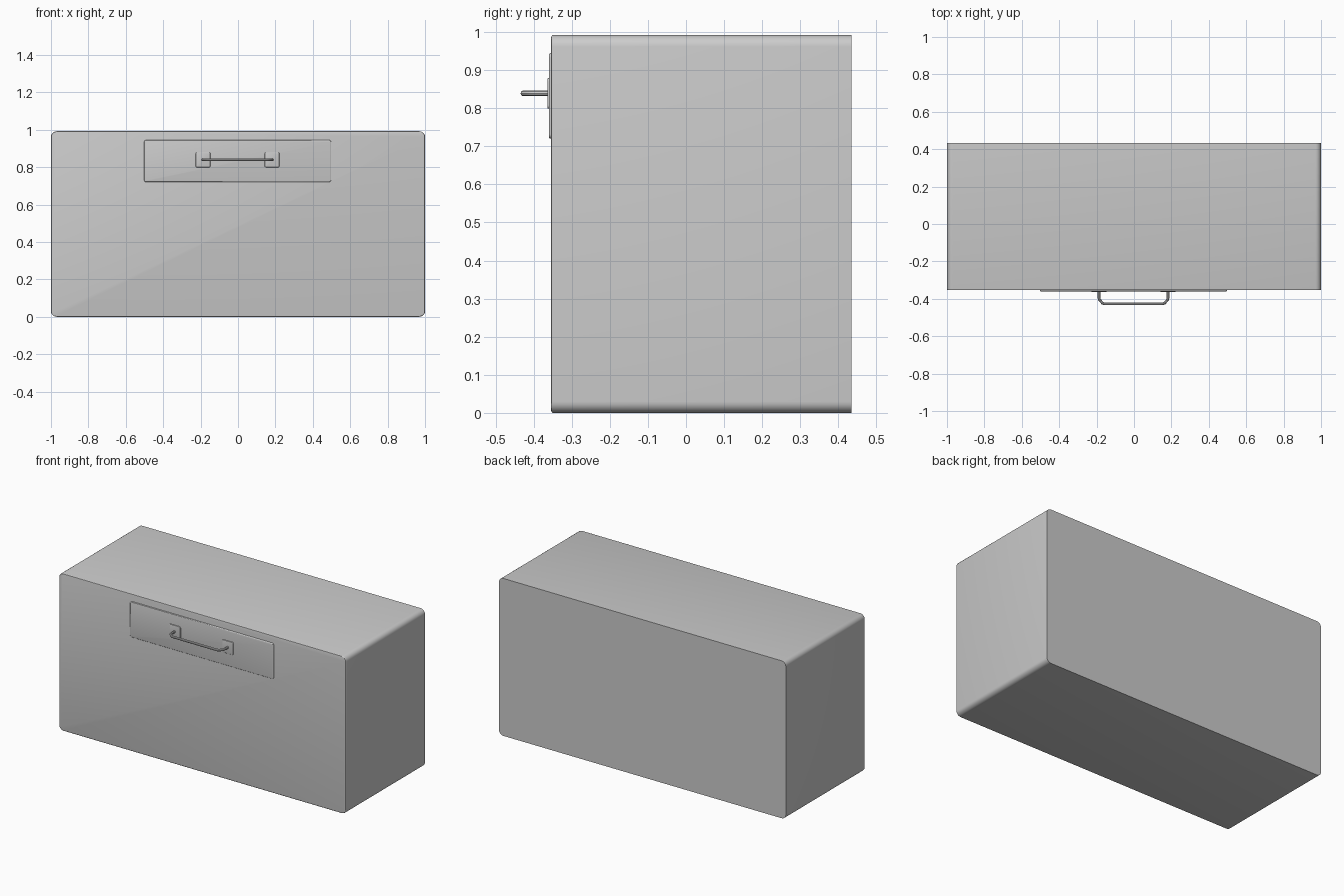
import bpy, bmesh, math
from mathutils import Vector

if "Cube" in bpy.data.objects:
    bpy.data.objects.remove(bpy.data.objects["Cube"])


def finish(obj):
    bpy.ops.object.select_all(action='DESELECT')
    obj.select_set(True)
    bpy.context.view_layer.objects.active = obj
    bpy.ops.object.shade_smooth_by_angle(angle=math.radians(30))


def slab(name, x0, x1, y0, y1, z0, z1, radius, lip):
    """Box with rounded corners seen from the front and a softened front rim."""
    bm = bmesh.new()
    bmesh.ops.create_cube(bm, size=1)
    for v in bm.verts:
        v.co = Vector((x1 if v.co.x > 0 else x0,
                       y1 if v.co.y > 0 else y0,
                       z1 if v.co.z > 0 else z0))
    depth_edges = [e for e in bm.edges
                   if abs(e.verts[0].co.y - e.verts[1].co.y) > 1e-5]
    bmesh.ops.bevel(bm, geom=depth_edges, offset=radius, segments=6,
                    profile=0.5, affect='EDGES')
    rim = [e for e in bm.edges if all(abs(v.co.y - y0) < 1e-5 for v in e.verts)]
    bmesh.ops.bevel(bm, geom=rim, offset=lip, segments=3,
                    profile=0.5, affect='EDGES')
    bmesh.ops.recalc_face_normals(bm, faces=bm.faces)
    mesh = bpy.data.meshes.new(name)
    bm.to_mesh(mesh)
    bm.free()
    obj = bpy.data.objects.new(name, mesh)
    bpy.context.collection.objects.link(obj)
    finish(obj)
    return obj


# Main block and raised front panel
slab("body", -1, 1, -0.354, 0.434, 0, 0.992, 0.03, 0.005)
slab("front_panel", -0.502, 0.498, -0.360, -0.34, 0.72, 0.945, 0.012, 0.005)

# Handle mounting plates
for side, cx in (("left", -0.187), ("right", 0.182)):
    slab("handle_plate_" + side, cx - 0.04, cx + 0.04, -0.364, -0.345,
         0.799, 0.879, 0.009, 0.003)

# Bent bar handle
half = [(0.185, -0.35), (0.185, -0.392), (0.182, -0.405),
        (0.166, -0.423), (0.155, -0.427)]
path = half + [(-x, y) for x, y in reversed(half)]
curve = bpy.data.curves.new("handle_bar", 'CURVE')
curve.dimensions = '3D'
curve.bevel_depth = 0.0075
curve.bevel_resolution = 3
curve.use_fill_caps = True
spline = curve.splines.new('POLY')
spline.points.add(len(path) - 1)
for p, (x, y) in zip(spline.points, path):
    p.co = (x - 0.0025, y, 0.839, 1)
handle = bpy.data.objects.new("handle_bar", curve)
bpy.context.collection.objects.link(handle)
bpy.ops.object.select_all(action='DESELECT')
handle.select_set(True)
bpy.context.view_layer.objects.active = handle
bpy.ops.object.convert(target='MESH')
finish(bpy.context.view_layer.objects.active)
